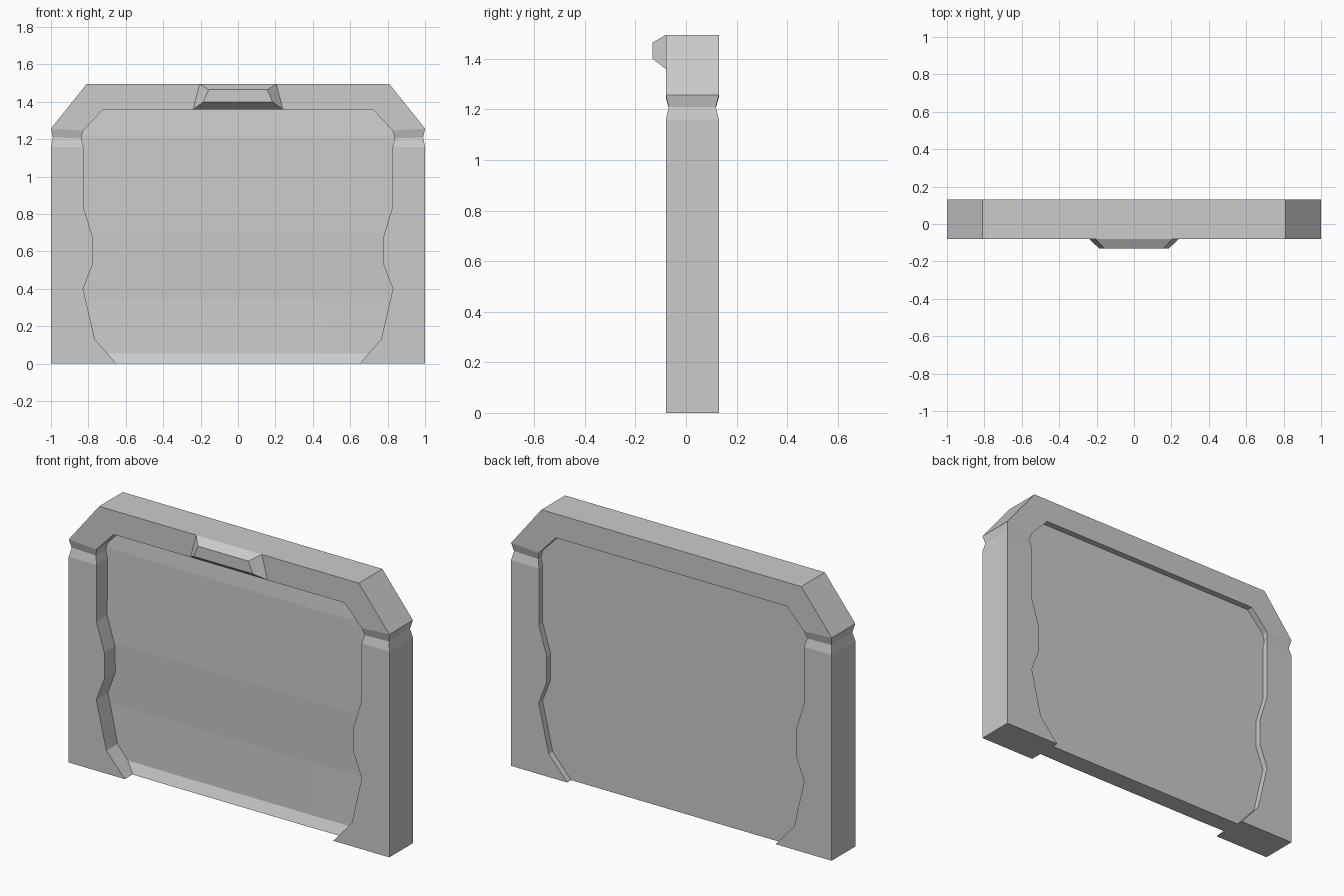
import bpy, bmesh
from mathutils import Vector

if "Cube" in bpy.data.objects:
    bpy.data.objects.remove(bpy.data.objects["Cube"])

FRONT, BACK = -0.08, 0.13          # frame faces
PANEL_BACK = 0.095

# right half of the frame: outer x, outer z, inner x, inner z, groove depth
STATIONS = [
    (1.00, 0.000, 0.650, 0.000, 0), (1.00, 0.130, 0.765, 0.130, 0),
    (1.00, 0.400, 0.828, 0.400, 0), (1.00, 0.530, 0.778, 0.530, 0),
    (1.00, 0.680, 0.778, 0.680, 0), (1.00, 0.840, 0.827, 0.840, 0),
    (1.00, 1.160, 0.827, 1.160, 0), (0.99, 1.210, 0.838, 1.205, 0.012),
    (1.00, 1.257, 0.827, 1.247, 0), (0.81, 1.495, 0.720, 1.360, 0),
]


def finish(bm, name):
    bmesh.ops.recalc_face_normals(bm, faces=bm.faces)
    mesh = bpy.data.meshes.new(name)
    bm.to_mesh(mesh)
    bm.free()
    obj = bpy.data.objects.new(name, mesh)
    bpy.context.collection.objects.link(obj)
    return obj


def loft(rings, name):
    """Skin equal-sized closed rings and cap both ends."""
    bm = bmesh.new()
    loops = [[bm.verts.new(p) for p in ring] for ring in rings]
    n = len(loops[0])
    for a, b in zip(loops, loops[1:]):
        for i in range(n):
            j = (i + 1) % n
            bm.faces.new((a[i], a[j], b[j], b[i]))
    bm.faces.new(loops[0])
    bm.faces.new(loops[-1])
    return finish(bm, name)


def frame_ring(station, side):
    ox, oz, ix, iz, d = station
    return [(side * ox, FRONT + d, oz), (side * ox, BACK - d, oz),
            (side * ix, BACK - d, iz), (side * ix, FRONT + d, iz)]


# arch-shaped frame with grooved shoulders
rings = [frame_ring(s, 1) for s in STATIONS]
rings += [frame_ring(s, -1) for s in reversed(STATIONS)]
loft(rings, "door_frame")

# recessed panel: opening outline cut into a gently faceted front
PROFILE = [(0.0, -0.014), (0.055, 0.014), (0.35, 0.020),
           (0.70, 0.010), (1.22, 0.014), (1.36, 0.028)]


def panel_y(x, z):
    for (z0, y0), (z1, y1) in zip(PROFILE, PROFILE[1:]):
        if z <= z1 + 1e-4:
            y = y0 + (y1 - y0) * (z - z0) / (z1 - z0)
            break
    return y + 0.012 * max(0, abs(x) - 0.44)


bm = bmesh.new()
half = [(s[2], s[3]) for s in STATIONS]
outline = half + [(-x, z) for x, z in reversed(half)]
face = bm.faces.new([bm.verts.new((x, 0, z)) for x, z in outline])
cuts = [((0, 0, z), (0, 0, 1)) for z, _ in PROFILE[1:-1]]
cuts += [((x, 0, 0), (1, 0, 0)) for x in (-0.44, 0.44)]
for co, no in cuts:
    bmesh.ops.bisect_plane(bm, geom=bm.verts[:] + bm.edges[:] + bm.faces[:],
                           plane_co=Vector(co), plane_no=Vector(no))
ext = bmesh.ops.extrude_face_region(bm, geom=bm.faces[:], use_keep_orig=True)
back = {g for g in ext["geom"] if isinstance(g, bmesh.types.BMVert)}
for v in bm.verts:
    v.co.y = PANEL_BACK if v in back else panel_y(v.co.x, v.co.z)
finish(bm, "door_panel")

# tapered lamp block on the front of the lintel
base = [(-0.24, 1.36), (0.24, 1.36), (0.205, 1.495), (-0.205, 1.495)]
nose = [(-0.185, 1.40), (0.185, 1.40), (0.157, 1.465), (-0.157, 1.465)]
loft([[(x, FRONT, z) for x, z in base],
      [(x, -0.132, z) for x, z in nose]], "lintel_block")
